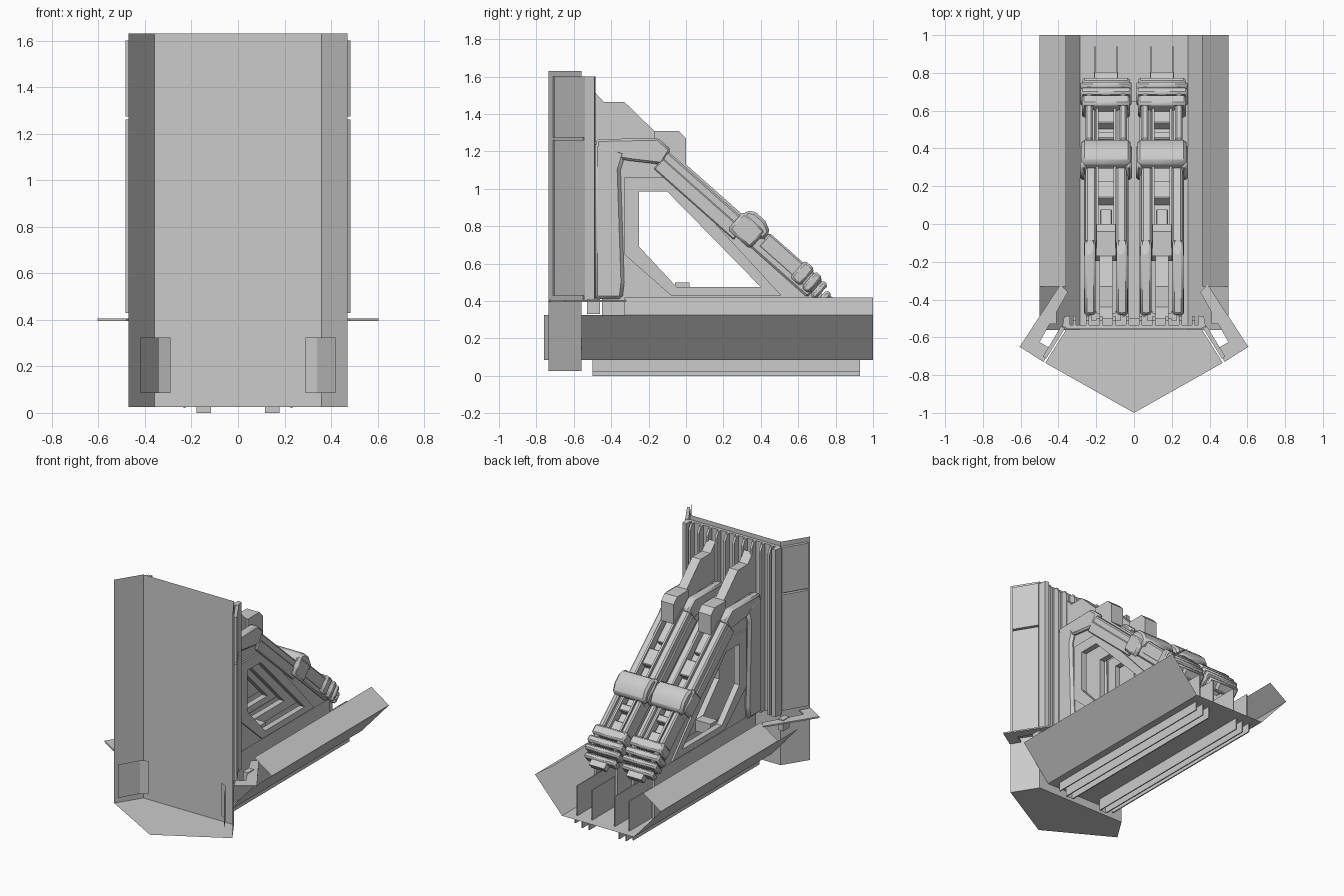
import bpy, bmesh
from mathutils import Vector

if "Cube" in bpy.data.objects:
    bpy.data.objects.remove(bpy.data.objects["Cube"])


def finish(name, bm, bevel=0.0):
    if bm.faces:
        bmesh.ops.recalc_face_normals(bm, faces=bm.faces)
    me = bpy.data.meshes.new(name)
    bm.to_mesh(me)
    bm.free()
    ob = bpy.data.objects.new(name, me)
    bpy.context.collection.objects.link(ob)
    if bevel:
        m = ob.modifiers.new("bevel", 'BEVEL')
        m.width, m.segments = bevel, 1
    return ob


def prism(name, prof, a0, a1, axis='X', bevel=0.0):
    """Closed profile extruded along X (profile in yz) or Z (profile in xy)."""
    bm = bmesh.new()
    put = (lambda p, a: (a, *p)) if axis == 'X' else (lambda p, a: (*p, a))
    lo = [bm.verts.new(put(p, a0)) for p in prof]
    hi = [bm.verts.new(put(p, a1)) for p in prof]
    bm.faces.new(lo)
    bm.faces.new(hi)
    for i in range(len(prof)):
        j = (i + 1) % len(prof)
        bm.faces.new((lo[i], lo[j], hi[j], hi[i]))
    return finish(name, bm, bevel)


def box(name, x0, x1, y0, y1, z0, z1, bevel=0.0):
    return prism(name, [(y0, z0), (y1, z0), (y1, z1), (y0, z1)], x0, x1, 'X', bevel)


def sheet(name, *quads):
    """Single-sided panels, each given by its corners."""
    bm = bmesh.new()
    for q in quads:
        bm.faces.new([bm.verts.new(p) for p in q])
    bmesh.ops.remove_doubles(bm, verts=bm.verts, dist=1e-4)
    return finish(name, bm)


def ring(name, outer, inner, x0, x1):
    """Flat plate in the yz plane with an opening."""
    bm = bmesh.new()
    loops = [[bm.verts.new((x, *p)) for p in pts]
             for pts, x in ((outer, x0), (outer, x1), (inner, x1), (inner, x0))]
    n = len(outer)
    for k in range(4):
        a, b = loops[k], loops[(k + 1) % 4]
        for i in range(n):
            j = (i + 1) % n
            bm.faces.new((a[i], a[j], b[j], b[i]))
    return finish(name, bm)


# Local frame of the inclined ramp: s runs down the slope, n is away from it
ORG, D, N = Vector((-.13, 1.23)), Vector((.748, -.664)), Vector((.664, .748))


def ramp_point(s, n):
    return tuple(ORG + D * s + N * n)


def ramp_box(name, s0, s1, n0, n1, x0, x1, bevel=0.0):
    prof = [ramp_point(*p) for p in ((s0, n0), (s1, n0), (s1, n1), (s0, n1))]
    return prism(name, prof, x0, x1, 'X', bevel)


def wall_quad(a, b, z0, z1):
    return [(*a, z0), (*b, z0), (*b, z1), (*a, z1)]


# Folded blast wall and its pointed floor
plan = [(-.47, -.735), (-.36, -.56), (.36, -.56), (.47, -.735)]
sheet("blast_wall", *[wall_quad(plan[i], plan[i + 1], .025, 1.63) for i in range(3)])
sheet("wall_floor", [(x, y, .025) for x, y in plan + [(0, -1)]])
box("wall_backing", -.36, .36, -.556, -.535, .40, 1.6)
for i in range(10):
    x = -.315 + .07 * i
    prism("wall_rib", [(-.54, .4), (-.488, .4), (-.488, 1.56), (-.51, 1.6), (-.54, 1.6)],
          x - .008, x + .008)

# Hull floor
sheet("hull_floor", [(-.285, -.56, .085), (.285, -.56, .085), (.285, 1, .085), (-.285, 1, .085)])

for s in (-1, 1):
    # Hull sides: undercut lower panel and sloped upper panel
    sheet("hull_side", [(s * .285, -.56, .085), (s * .285, 1, .085), (s * .5, 1, .325), (s * .5, -.56, .325)],
          [(s * .5, -.33, .325), (s * .5, 1, .325), (s * .36, 1, .42), (s * .36, -.33, .42)])
    # Small prow panels in front of the wall
    sheet("prow_panel", wall_quad((s * .42, -.76), (s * .34, -.625), .085, .325),
          wall_quad((s * .34, -.625), (s * .29, -.6), .085, .325))
    # Angled deck plate beside the wall
    prism("deck_plate", [(s * x, y) for x, y in ((.605, -.65), (.48, -.73), (.44, -.66), (.5, -.625),
                                                 (.35, -.36), (.39, -.32))], .395, .405, 'Z')
    box("plate_bracket", s * .41, s * .45, -.53, -.46, .33, .41)
    # Outer armour on the wall wings, in two tiers
    wing = [(s * x, y) for x, y in ((.367, -.555), (.465, -.712), (.483, -.702), (.385, -.54))]
    prism("wing_armour_lower", wing, .43, 1.262, 'Z')
    prism("wing_armour_upper", wing, 1.275, 1.6, 'Z')
    prism("wing_edge_post", [(s * x, y) for x, y in ((.34, -.55), (.38, -.545), (.37, -.49), (.34, -.485))],
          .4, 1.6, 'Z')
    # Keel channels
    for x in (.12, .175):
        box("keel_blade", s * x - .004, s * x + .004, -.5, .93, 0, .085)
    sheet("keel_nose", [(s * .12, -.5, 0), (s * .175, -.5, 0), (s * .175, -.5, .085), (s * .12, -.5, .085)])
    box("keel_blade_outer", s * .23 - .004, s * .23 + .004, -.5, .93, .02, .085)

# Two inclined launcher towers
OUTER = [(-.48, 1.25), (-.15, 1.22), (.76, .41), (-.1, .41), (-.48, .41)]
MID = [(-.33, 1.06), (-.07, 1.06), (.51, .43), (-.08, .43), (-.33, .65)]
INNER = [(-.25, .985), (-.1, .985), (.4, .475), (-.05, .475), (-.25, .69)]
for c in (-.148, .148):
    for s in (-1, 1):
        # Side frames with the five-sided opening and a raised rim
        x0, x1 = c + s * .06, c + s * .09
        ring("tower_side_frame", OUTER, INNER, x0, x1)
        ring("tower_rim", MID, INNER, x1, c + s * .102)
        # Ramp rails with a step on the outside
        ramp_box("ramp_rail", -.02, 1.12, -.09, 0, c + s * .052, c + s * .108, .01)
        ramp_box("ramp_rail_step", .05, .62, -.12, -.045, c + s * .1, c + s * .118, .006)
        ramp_box("ramp_inner_rail", .05, 1.05, -.05, .012, c + s * .04, c + s * .054)
        # Cranked cap at the top of the rail
        prism("rail_cap", [(-.48, 1.18), (-.48, 1.265), (-.15, 1.272), (-.08, 1.21), (-.13, 1.13), (-.3, 1.15)],
              c + s * .055, c + s * .114, 'X', .012)
        # Foot plates reaching down into the hull
        box("foot_plate", c + s * .055, c + s * .063, .45, .94, .085, .3)
        box("hull_bearer", c + s * .072, c + s * .092, -.45, .7, .085, .42)
        # Collar cheeks and end clamp cheeks
        ramp_box("collar_cheek", .56, .72, -.1, .03, c + s * .1, c + s * .138, .015)
        ramp_box("end_cheek", .74, 1.12, -.06, .035, c + s * .07, c + s * .11, .01)
        # Rear column
        prism("tower_column", [(-.49, .41), (-.34, .41), (-.33, .5), (-.35, 1.1), (-.32, 1.2), (-.49, 1.25)],
              c + s * .07, c + s * .116, 'X', .018)
        box("column_edge", c + s * .05, c + s * .08, -.51, -.46, .4, 1.24)
    # Trough with carriage blocks
    ramp_box("ramp_trough", 0, 1.1, -.1, -.06, c - .055, c + .055)
    for s0, s1, h, w in ((.14, .3, -.02, .032), (.36, .48, .0, .045), (.78, .83, .0, .05), (.9, 1.0, -.01, .045)):
        ramp_box("carriage_block", s0, s1, -.07, h, c - w, c + w, .006)
    # Hump housing near the top
    prism("hump_housing", [(-.17, 1.2), (-.17, 1.31), (-.04, 1.31), (0, 1.27), (0, 1.13), (-.06, 1.13)],
          c - .05, c + .05)
    # Strut up to the wall
    prism("wall_strut", [(-.5, 1.25), (-.5, 1.53), (-.44, 1.465), (-.33, 1.465), (-.15, 1.29), (-.15, 1.24)],
          c - .034, c + .034)
    # Collar across the ramp
    prism("ramp_collar", [ramp_point(*p) for p in ((.57, -.02), (.57, .045), (.61, .068), (.68, .068),
                                                   (.74, .04), (.74, -.02))], c - .13, c + .13, 'X', .015)
    # Ridged lower end of the ramp
    for s0, s1, h, w in ((.98, 1.05, .05, .128), (1.06, 1.11, .045, .136), (1.12, 1.16, .035, .136),
                         (1.17, 1.21, .01, .125)):
        ramp_box("end_ridge", s0, s1, -.07, h, c - w, c + w, .012)
    ramp_box("end_lug", 1.2, 1.25, -.05, 0, c - .06, c + .06)
    # Cross members
    box("base_cross_member", c - .06, c + .06, -.06, .02, .42, .5)
    box("tower_back_plate", c - .07, c + .07, -.5, -.47, .41, 1.24)

# Tie between the two towers
box("centre_tie", -.03, .03, -.5, .65, .1, .2)

for ob in bpy.context.scene.objects:
    if ob.name.startswith(("tower_column", "rail_cap", "ramp_collar", "collar_cheek", "end_ridge")):
        bpy.context.view_layer.objects.active = ob
        bpy.ops.object.select_all(action='DESELECT')
        ob.select_set(True)
        bpy.ops.object.shade_smooth_by_angle()
